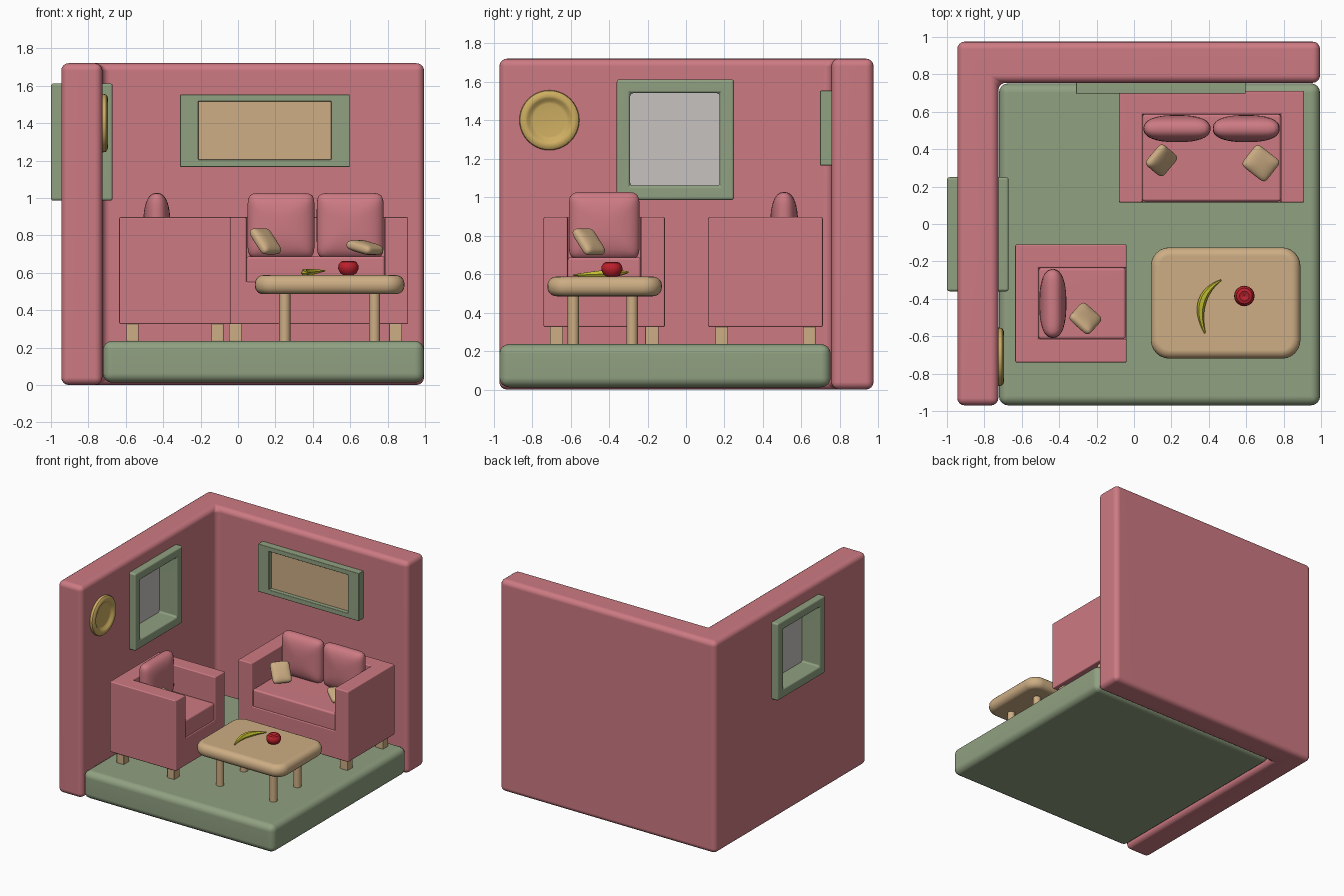
import bpy, bmesh, math
from mathutils import Matrix, Vector

if "Cube" in bpy.data.objects:
    bpy.data.objects.remove(bpy.data.objects["Cube"])


def material(name, r, g, b):
    m = bpy.data.materials.new(name)
    m.use_nodes = True
    m.diffuse_color = (r, g, b, 1)
    bsdf = m.node_tree.nodes["Principled BSDF"]
    bsdf.inputs["Base Color"].default_value = (r, g, b, 1)
    bsdf.inputs["Roughness"].default_value = 0.7
    return m


PINK = material("dusty pink", .61, .195, .225)
GREEN = material("sage green", .28, .355, .22)
TAN = material("light wood tan", .61, .42, .23)
GREY = material("pane grey", .57, .54, .53)
GOLD = material("dish gold", .61, .42, .12)
RED = material("apple red", .51, .015, .025)
YELLOW = material("banana yellow", .53, .5, .03)
WORLD = Matrix.Identity(4)


def finish(name, bm, mat, place=WORLD, angle=35):
    """Turn a bmesh into a shaded, placed object."""
    bmesh.ops.recalc_face_normals(bm, faces=bm.faces)
    me = bpy.data.meshes.new(name)
    bm.to_mesh(me)
    bm.free()
    me.materials.append(mat)
    me.shade_smooth()
    me.set_sharp_from_angle(angle=math.radians(angle))
    ob = bpy.data.objects.new(name, me)
    bpy.context.collection.objects.link(ob)
    ob.matrix_world = place
    mod = ob.modifiers.new("even shading", 'WEIGHTED_NORMAL')
    mod.keep_sharp = True
    return ob


def round_edges(bm, width, segments=3):
    edges = [e for e in bm.edges if e.is_manifold and e.calc_face_angle() > .5]
    bmesh.ops.bevel(bm, geom=edges, offset=width, segments=segments,
                    profile=.5, affect='EDGES', clamp_overlap=True)


def box_mesh(lo, hi):
    bm = bmesh.new()
    bmesh.ops.create_cube(bm, size=1)
    lo, hi = Vector(lo), Vector(hi)
    for v in bm.verts:
        v.co = [(l + h) / 2 + c * (h - l) for l, h, c in zip(lo, hi, v.co)]
    return bm


def box(name, lo, hi, mat, bevel=0, place=WORLD, segments=3):
    bm = box_mesh(lo, hi)
    if bevel:
        round_edges(bm, bevel, segments)
    return finish(name, bm, mat, place)


def cut(ob, lo, hi, bevel=0):
    """Subtract a box given in the object's own space, then round the edges."""
    cutter = finish("cutter", box_mesh(lo, hi), ob.data.materials[0], ob.matrix_world)
    cutter.hide_render = True
    mod = ob.modifiers.new("cut", 'BOOLEAN')
    mod.object, mod.operation, mod.solver = cutter, 'DIFFERENCE', 'EXACT'
    even = ob.modifiers["even shading"]
    even.show_viewport = False
    graph = bpy.context.evaluated_depsgraph_get()
    graph.update()
    me = bpy.data.meshes.new_from_object(ob.evaluated_get(graph))
    ob.modifiers.remove(mod)
    even.show_viewport = True
    bpy.data.objects.remove(cutter)
    bm = bmesh.new()
    bm.from_mesh(me)
    if bevel:
        round_edges(bm, bevel)
    bm.to_mesh(me)
    bm.free()
    me.shade_smooth()
    me.set_sharp_from_angle(angle=math.radians(35))
    ob.data = me


def rings_mesh(rings):
    """Skin a list of equally long vertex rings and cap both ends."""
    bm = bmesh.new()
    loops = [[bm.verts.new(p) for p in ring] for ring in rings]
    n = len(loops[0])
    for a, b in zip(loops, loops[1:]):
        for i in range(n):
            bm.faces.new((a[i], a[(i + 1) % n], b[(i + 1) % n], b[i]))
    bm.faces.new(loops[0])
    bm.faces.new(loops[-1])
    return bm


def lathe(name, profile, mat, place, sides=24):
    turn = [math.tau * i / sides for i in range(sides)]
    rings = [[(r * math.cos(a), r * math.sin(a), z) for a in turn] for r, z in profile]
    return finish(name, rings_mesh(rings), mat, place)


def pillow(name, size, mat, place, corner=7, belly=2.4):
    """Stuffed cushion: rounded square outline, bulging through local z."""
    bm = box_mesh((-1, -1, -1), (1, 1, 1))
    bmesh.ops.subdivide_edges(bm, edges=bm.edges, cuts=11, use_grid_fill=True)
    for v in bm.verts:
        x, y, z = (abs(c) for c in v.co)
        outline = (x ** corner + y ** corner) ** (1 / corner)
        v.co /= (outline ** belly + z ** belly) ** (1 / belly)
        v.co = [c * s / 2 for c, s in zip(v.co, size)]
    return finish(name, bm, mat, place, 80)


# Room shell: L-shaped walls and floor slab
outline = [(-.945, -.97), (-.725, -.97), (-.725, .755), (.995, .755), (.995, .975), (-.945, .975)]
walls = finish("walls", rings_mesh([[(x, y, z) for x, y in outline] for z in (0, 1.72)]), PINK)
bm = bmesh.new()
bm.from_mesh(walls.data)
round_edges(bm, .04, 4)
bm.to_mesh(walls.data)
bm.free()
walls.data.shade_smooth()
cut(walls, (-1.1, -.33, 1.02), (-.6, .21, 1.58))
box("floor", (-.722, -.97, .012), (.995, .752, .236), GREEN, .05, segments=4)

# Window in the side wall
frame = box("window_frame", (-1, -.36, .985), (-.67, .25, 1.612), GREEN)
cut(frame, (-1.1, -.29, 1.06), (-.6, .175, 1.54), .014)
box("window_pane", (-.84, -.3, 1.05), (-.83, .185, 1.55), GREY)

# Picture on the back wall
frame = box("picture_frame", (-.31, .697, 1.165), (.597, .77, 1.553), GREEN)
cut(frame, (-.212, .6, 1.205), (.497, .735, 1.515), .005)
box("picture_canvas", (-.215, .73, 1.2), (.5, .74, 1.52), TAN)

# Round wall dish
dish = [(.001, .010), (.085, .010), (.1, .015), (.113, .028), (.125, .033),
        (.142, .031), (.153, .022), (.156, .008), (.156, -.01)]
lathe("wall_dish", dish, GOLD, Matrix.Translation((-.728, -.71, 1.4))
      @ Matrix.Rotation(math.pi / 2, 4, 'Y'), 40)


def seat_unit(name, width, place, cushions):
    """Boxy upholstered seat facing local -y, with feet and back cushions."""
    w, d, arm = width / 2, .298, .125
    body = box(name + "_body", (-w, -d, .325), (w, d, .897), PINK, place=place)
    cut(body, (arm - w, -d - .1, .55), (w - arm, d - arm, 1), .008)
    box(name + "_seat", (arm - w, .006 - d, .54), (w - arm, d - arm, .687), PINK, .014, place)
    for sx in (-1, 1):
        for sy in (-1, 1):
            x, y = sx * (w - .067), sy * (d - .071)
            box(name + "_foot", (x - .035, y - .033, .232), (x + .035, y + .033, .33),
                TAN, .006, place)
    span = (width - 2 * arm) / cushions
    for i in range(cushions):
        x = arm - w + span * (i + .5)
        spot = Matrix.Translation((x, .097, .852)) @ Matrix.Rotation(math.pi / 2, 4, 'X')
        pillow(name + "_back_cushion", (span - .012, .35, .145), PINK, place @ spot, 9)


def throw_pillow(x, y, z, heading, tilt, length):
    """Loose pillow sloping down along a heading given in degrees."""
    spot = (Matrix.Translation((x, y, z))
            @ Matrix.Rotation(math.radians(heading), 4, 'Z')
            @ Matrix.Rotation(math.radians(tilt), 4, 'Y'))
    pillow("throw_pillow", (length, .145, .065), TAN, spot, 7, 2.6)


# Sofa and armchair
seat_unit("sofa", .99, Matrix.Translation((.415, .413, 0)), 2)
seat_unit("armchair", .63, Matrix.Translation((-.337, -.425, 0))
          @ Matrix.Rotation(math.pi / 2, 4, 'Z'), 1)
throw_pillow(.147, .34, .768, -40, 50, .165)
throw_pillow(.678, .325, .735, -38, 13, .165)
throw_pillow(-.26, -.505, .768, 48, 50, .165)

# Coffee table
bm = box_mesh((.09, -.72, .485), (.89, -.125, .587))
uprights = [e for e in bm.edges if abs(e.verts[0].co.z - e.verts[1].co.z) > .05]
bmesh.ops.bevel(bm, geom=uprights, offset=.1, segments=6, profile=.5, affect='EDGES')
rims = [e for e in bm.edges if abs(e.verts[0].co.z - e.verts[1].co.z) < .01]
bmesh.ops.bevel(bm, geom=rims, offset=.046, segments=5, profile=.5, affect='EDGES')
finish("table_top", bm, TAN)
for x in (.25, .73):
    for y in (-.585, -.28):
        lathe("table_leg", [(.03, 0), (.03, .27)], TAN, Matrix.Translation((x, y, .234)), 16)

# Fruit
apple = [(.001, .008), (.022, 0), (.043, .012), (.055, .036), (.053, .056),
         (.042, .073), (.026, .079), (.01, .073), (.001, .066)]
lathe("apple", apple, RED, Matrix.Translation((.59, -.385, .585)), 16)

start, bend, end = Vector((.465, -.3, .61)), Vector((.305, -.39, .6)), Vector((.38, -.585, .595))
rings = []
for i in range(11):
    t = i / 10
    mid = start * (1 - t) ** 2 + bend * 2 * t * (1 - t) + end * t * t
    along = ((bend - start) * (1 - t) + (end - bend) * t).normalized()
    side = along.cross(Vector((0, 0, 1))).normalized()
    up = side.cross(along)
    r = .004 + .018 * math.sin(math.pi * t)
    turn = [math.tau * k / 6 for k in range(6)]
    rings.append([mid + side * r * math.cos(a) + up * r * math.sin(a) for a in turn])
finish("banana", rings_mesh(rings), YELLOW)
